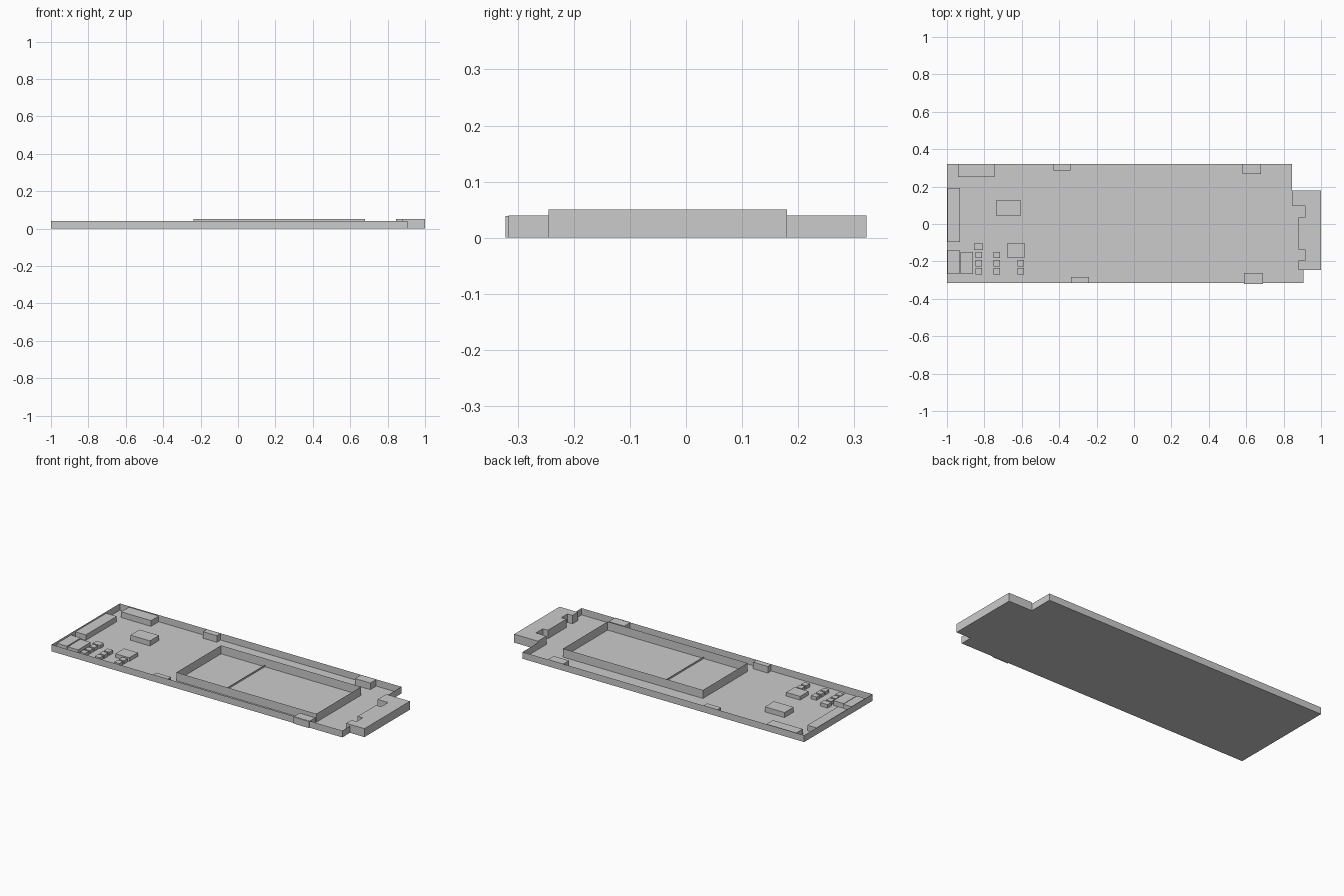
import bpy, bmesh

if "Cube" in bpy.data.objects:
    bpy.data.objects.remove(bpy.data.objects["Cube"])


def new_object(name, bm):
    mesh = bpy.data.meshes.new(name)
    bm.to_mesh(mesh)
    bm.free()
    obj = bpy.data.objects.new(name, mesh)
    bpy.context.collection.objects.link(obj)
    return obj


def plate(name, outline, z=0.0):
    """Flat single-sheet polygon."""
    bm = bmesh.new()
    face = bm.faces.new([bm.verts.new((x, y, z)) for x, y in outline])
    if face.normal.z < 0:
        face.normal_flip()
    return new_object(name, bm)


def wall(name, path, height, closed=False):
    """Thin upright sheet standing along a path."""
    bm = bmesh.new()
    low = [bm.verts.new((x, y, 0)) for x, y in path]
    high = [bm.verts.new((x, y, height)) for x, y in path]
    n = len(path)
    for i in range(n if closed else n - 1):
        j = (i + 1) % n
        bm.faces.new((low[i], low[j], high[j], high[i]))
    return new_object(name, bm)


def block(name, outline, height):
    """Prism resting on the floor (open underneath, the floor closes it)."""
    bm = bmesh.new()
    low = [bm.verts.new((x, y, 0)) for x, y in outline]
    high = [bm.verts.new((x, y, height)) for x, y in outline]
    n = len(outline)
    for i in range(n):
        j = (i + 1) % n
        bm.faces.new((low[i], low[j], high[j], high[i]))
    bm.faces.new(high)
    bmesh.ops.recalc_face_normals(bm, faces=bm.faces)
    return new_object(name, bm)


def rect(x0, x1, y0, y1):
    return [(x0, y0), (x1, y0), (x1, y1), (x0, y1)]


BACK, FRONT = 0.322, -0.316

# Floor, including the area under the connector
plate("tray_floor", [(-1, FRONT), (0.905, FRONT), (0.905, -0.245), (1, -0.245),
                     (1, 0.18), (0.845, 0.18), (0.845, BACK), (-1, BACK)])

# Rim around the tray, open where the connector sits
wall("tray_rim", [(0.905, -0.245), (0.905, FRONT), (-1, FRONT), (-1, BACK),
                  (0.845, BACK), (0.845, 0.18)], 0.04)

# Connector with stepped inner edge
block("edge_connector", [(1, -0.245), (1, 0.18), (0.845, 0.18), (0.845, 0.10),
                         (0.913, 0.10), (0.913, 0.035), (0.88, 0.035),
                         (0.88, -0.137), (0.913, -0.137), (0.913, -0.195),
                         (0.88, -0.195), (0.88, -0.245)], 0.05)

# Raised frame and its low divider
wall("raised_frame", rect(-0.237, 0.68, -0.238, 0.18), 0.05, closed=True)
wall("frame_divider", [(0.05, -0.238), (0.05, 0.18)], 0.01)

# Clips along the long edges
clips = [(-0.94, -0.745, 0.25, BACK), (-0.43, -0.34, 0.287, BACK),
         (0.58, 0.68, 0.267, BACK), (-0.337, -0.24, FRONT, -0.284),
         (0.588, 0.69, -0.322, -0.262)]
for i, c in enumerate(clips):
    block(f"edge_clip_{i + 1}", rect(*c), 0.034 if i == 0 else 0.039)

# Larger components on the board
parts = [("long_socket", (-0.998, -0.93, -0.096, 0.193), 0.032),
         ("square_chip", (-0.735, -0.607, 0.043, 0.128), 0.03),
         ("corner_socket_outer", (-0.997, -0.933, -0.268, -0.139), 0.03),
         ("corner_socket_inner", (-0.928, -0.86, -0.268, -0.15), 0.028),
         ("small_chip", (-0.676, -0.585, -0.182, -0.102), 0.022),
         ("tiny_chip", (-0.855, -0.807, -0.14, -0.104), 0.02)]
for name, r, h in parts:
    block(name, rect(*r), h)

# Columns of tiny components
for col, (x, rows) in enumerate([(-0.83, (0, 1, 2)), (-0.733, (0, 1, 2)), (-0.606, (1, 2))]):
    for row in rows:
        y = -0.166 - 0.043 * row
        block(f"tiny_part_{col + 1}_{row + 1}",
              rect(x - 0.017, x + 0.017, y - 0.017, y + 0.017), 0.02)
